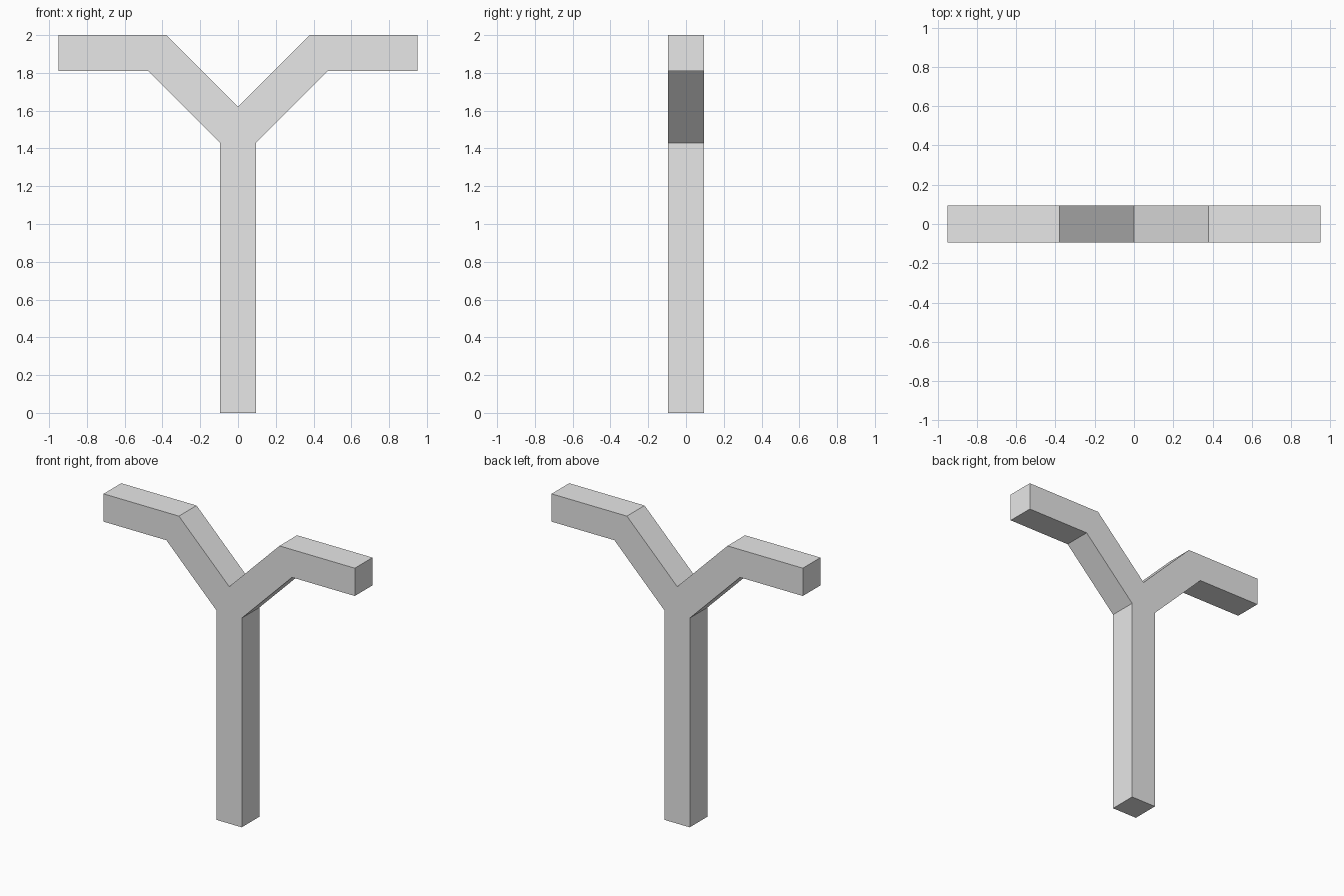
import bpy
import bmesh
from mathutils import Vector

cube = bpy.data.objects.get("Cube")
if cube:
    bpy.data.objects.remove(cube, do_unlink=True)

HALF = 0.095      # half of the square beam section
ARM = 0.95        # reach of each arm
TOP = 2.0

# Plain grey material
grey = bpy.data.materials.new("light_grey")
grey.use_nodes = True
colour = (0.8, 0.8, 0.8, 1)
grey.diffuse_color = colour
grey.node_tree.nodes["Principled BSDF"].inputs["Base Color"].default_value = colour

# Left half of the outline, from the foot up round the arm to the fork
half_outline = [
    (HALF, 0),
    (HALF, 1.43),
    (0.475, TOP - 2 * HALF),
    (ARM, TOP - 2 * HALF),
    (ARM, TOP),
    (0.38, TOP),
]
fork = [(0, 1.62)]
outline = half_outline + fork + [(-x, z) for x, z in reversed(half_outline)]

# Forked post: the mirrored outline extruded through its depth
bm = bmesh.new()
front = bm.faces.new([bm.verts.new((x, -HALF, z)) for x, z in outline])
extruded = bmesh.ops.extrude_face_region(bm, geom=[front], use_keep_orig=True)
back_verts = [v for v in extruded["geom"] if isinstance(v, bmesh.types.BMVert)]
bmesh.ops.translate(bm, verts=back_verts, vec=Vector((0, 2 * HALF, 0)))
bmesh.ops.recalc_face_normals(bm, faces=bm.faces)

mesh = bpy.data.meshes.new("forked_post")
bm.to_mesh(mesh)
bm.free()
mesh.materials.append(grey)
post = bpy.data.objects.new("forked_post", mesh)
bpy.context.collection.objects.link(post)
